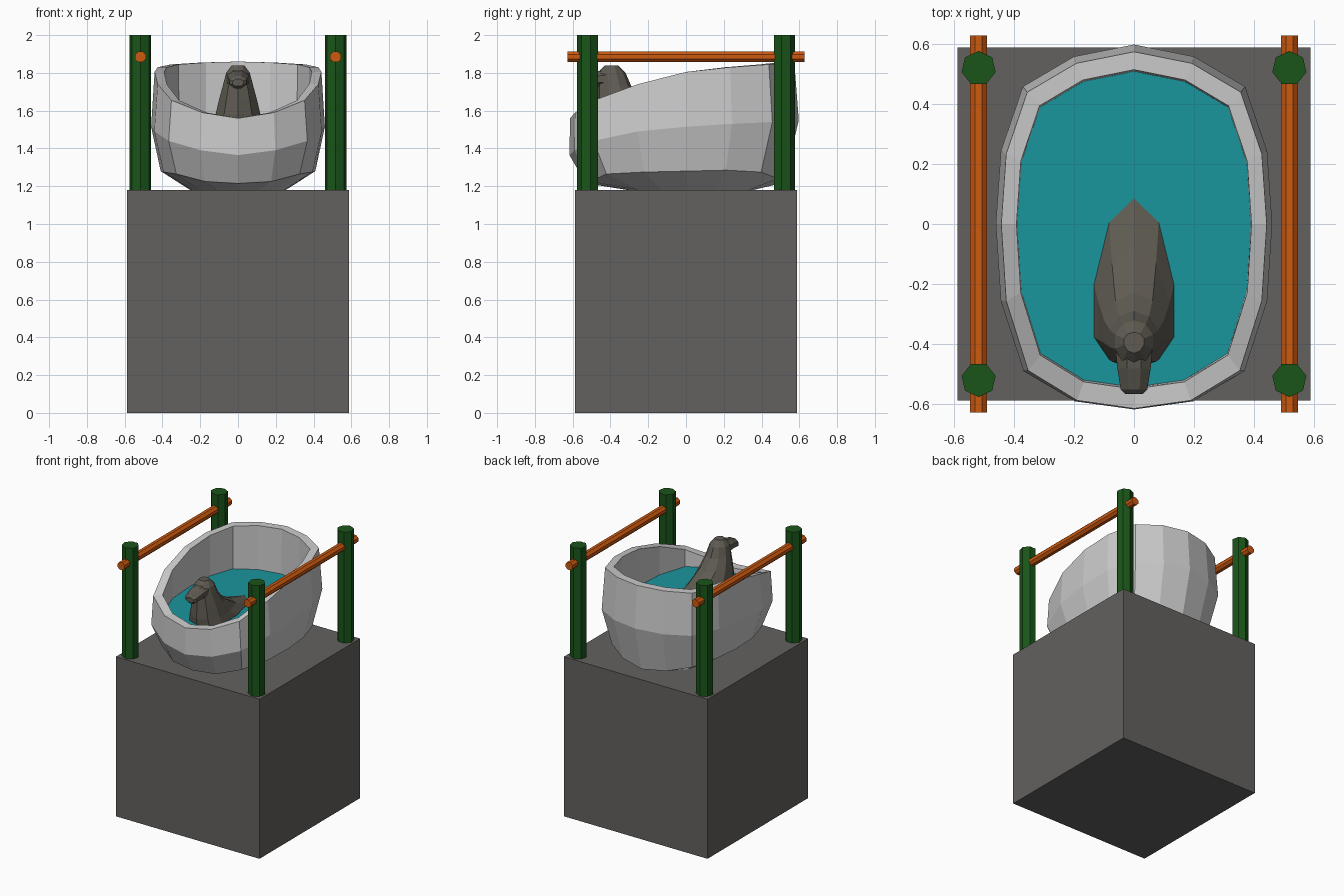
import bpy, bmesh, math
from mathutils import Vector, Matrix

if "Cube" in bpy.data.objects:
    bpy.data.objects.remove(bpy.data.objects["Cube"])


def material(name, rgb):
    m = bpy.data.materials.new(name)
    m.diffuse_color = (*rgb, 1)
    m.use_nodes = True
    m.node_tree.nodes["Principled BSDF"].inputs["Base Color"].default_value = m.diffuse_color
    return m


STONE = material("dark_stone", (0.125, 0.12, 0.115))
GREEN = material("green", (0.01, 0.09, 0.01))
ORANGE = material("orange", (0.6, 0.1, 0.005))
TEAL = material("teal", (0.01, 0.3, 0.34))
HIDE = material("hide", (0.115, 0.105, 0.085))


def loft(name, rings, mat=None):
    """Skin a stack of equal-length point rings and cap both ends."""
    bm = bmesh.new()
    rows = [[bm.verts.new(p) for p in r] for r in rings]
    n = len(rows[0])
    for a, b in zip(rows, rows[1:]):
        for i in range(n):
            j = (i + 1) % n
            bm.faces.new((a[i], a[j], b[j], b[i]))
    bm.faces.new(rows[0][::-1])
    if len(rows) > 1:
        bm.faces.new(rows[-1])
        bmesh.ops.recalc_face_normals(bm, faces=bm.faces)
    else:
        bm.normal_update()
        for f in bm.faces:
            if f.normal.z < 0:
                f.normal_flip()
    me = bpy.data.meshes.new(name)
    bm.to_mesh(me)
    bm.free()
    ob = bpy.data.objects.new(name, me)
    bpy.context.collection.objects.link(ob)
    if mat:
        me.materials.append(mat)
    return ob


def ngon(n, r, start):
    return [(r * math.cos(start + i * math.tau / n), r * math.sin(start + i * math.tau / n))
            for i in range(n)]


# Plinth
B = 0.588
square = [(-B, -B), (B, -B), (B, B), (-B, B)]
loft("plinth", [[(x, y, z) for x, y in square] for z in (0, 1.18)], STONE)

# Seven-sided posts and eight-sided rails
for sx, side in ((-1, "left"), (1, "right")):
    for sy, end in ((-1, "front"), (1, "back")):
        pts = ngon(7, 0.058, sy * math.pi / 2)
        loft(f"{end}_{side}_post",
             [[(sx * 0.517 + x, sy * 0.518 + y, z) for x, y in pts] for z in (1.18, 2.0)], GREEN)
    pts = ngon(8, 0.031, math.pi / 8)
    loft(f"{side}_rail",
         [[(sx * 0.517 + x, y, 1.885 + z) for x, z in pts] for y in (-0.628, 0.628)], ORANGE)

# Tub: half outline from back to front, with heights of the sloping rings
half = [(0, .597), (.2, .557), (.37, .457), (.443, .243), (.46, 0),
        (.443, -.257), (.367, -.49), (.197, -.59), (0, -.617)]
rim_z = [1.86, 1.855, 1.845, 1.83, 1.805, 1.74, 1.655, 1.59, 1.56]
mid_z = [1.55, 1.545, 1.54, 1.53, 1.515, 1.49, 1.44, 1.39, 1.365]
low_z = [1.22, 1.24, 1.275, 1.285, 1.28, 1.275, 1.265, 1.225, 1.215]


def tub_ring(kx, back, front, zs):
    zs = zs if isinstance(zs, list) else [zs] * 9
    right = [(x * kx, y * (back if y > 0 else front), z) for (x, y), z in zip(half, zs)]
    return right + [(-x, y, z) for x, y, z in right[-2:0:-1]]


loft("tub", [
    tub_ring(.55, .6, .5, 1.18),
    tub_ring(.89, .87, .86, low_z),
    tub_ring(1, 1, 1, mid_z),
    tub_ring(.96, .96, .995, rim_z),
    tub_ring(.85, .86, .89, rim_z),
    tub_ring(.845, .85, .88, 1.53),
    tub_ring(.7, .7, .7, 1.3),
])

# Water surface
loft("water", [tub_ring(.845, .85, .88, 1.532)], TEAL)


# Bathing animal: egg-shaped sections, wide at the chest and tapering to the back
def body_ring(z, front, wide, back, rx):
    return [(rx * c, wide + (back - wide if s > 0 else wide - front) * s, z)
            for c, s in ngon(10, 1, math.pi / 2)]


loft("animal_body", [body_ring(*r) for r in (
    (1.42, -.44, -.30, .05, .12),
    (1.535, -.48, -.33, .085, .14),
    (1.58, -.485, -.34, -.08, .125),
    (1.66, -.48, -.36, -.23, .105),
    (1.73, -.475, -.38, -.29, .085),
    (1.80, -.47, -.39, -.32, .066),
    (1.84, -.43, -.39, -.36, .035),
)], HIDE)

# Snout
loft("animal_snout", [
    [(rx * c, y, z + rz * s) for c, s in ngon(8, 1, math.pi / 8)]
    for y, z, rx, rz in ((-.40, 1.77, .068, .055), (-.48, 1.765, .06, .045),
                         (-.55, 1.75, .048, .035), (-.565, 1.748, .032, .02))], HIDE)
